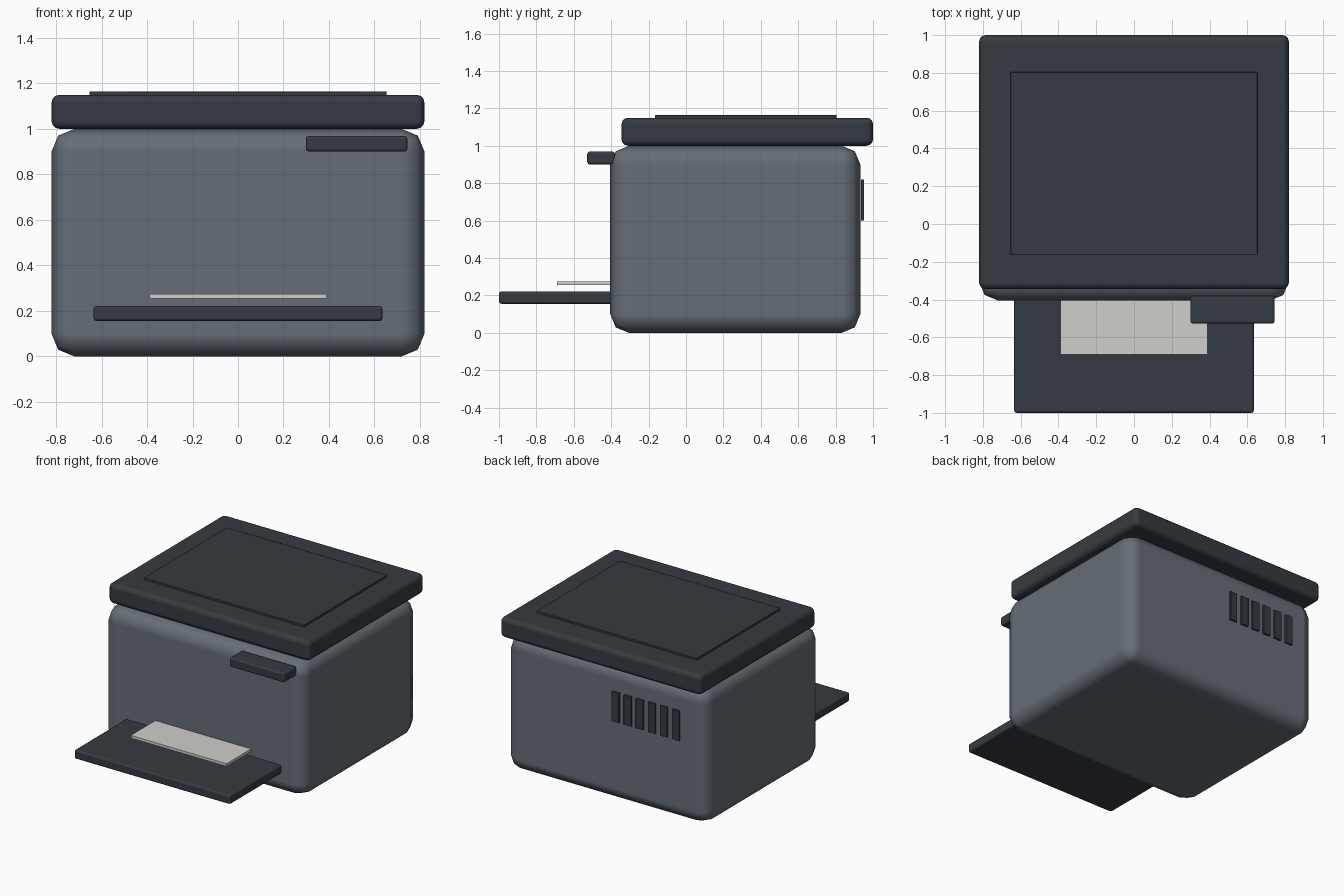
import bpy
import math

cube = bpy.data.objects.get("Cube")
if cube:
    bpy.data.objects.remove(cube, do_unlink=True)


def material(name, rgb):
    mat = bpy.data.materials.new(name)
    mat.use_nodes = True
    colour = (*rgb, 1)
    mat.diffuse_color = colour
    mat.node_tree.nodes["Principled BSDF"].inputs["Base Color"].default_value = colour
    return mat


grey = material("slate grey", (0.13, 0.155, 0.18))
dark = material("charcoal", (0.036, 0.044, 0.054))
white = material("paper white", (0.62, 0.63, 0.59))


def box(name, x, y, z, mat, bevel=0, segments=2):
    """Rounded box given by its (low, high) range on each axis."""
    spans = (x, y, z)
    bpy.ops.mesh.primitive_cube_add(size=1, location=[sum(s) / 2 for s in spans])
    obj = bpy.context.object
    obj.name = name
    obj.scale = [s[1] - s[0] for s in spans]
    bpy.ops.object.transform_apply(location=False, rotation=False, scale=True)
    obj.data.materials.append(mat)
    if bevel:
        bpy.ops.object.shade_smooth_by_angle(angle=math.radians(60))
        mod = obj.modifiers.new("rounded edges", "BEVEL")
        mod.width = bevel
        mod.segments = segments
        mod.harden_normals = True
    return obj


# Main housing
box("body", (-0.82, 0.82), (-0.405, 0.932), (0, 1), grey, 0.1)

# Scanner lid with its raised panel
box("scanner_lid", (-0.82, 0.82), (-0.345, 1), (1, 1.15), dark, 0.035, 3)
box("lid_panel", (-0.653, 0.653), (-0.165, 0.805), (1.14, 1.165), dark, 0.004)

# Control panel on the front
box("control_panel", (0.298, 0.745), (-0.528, -0.38), (0.9, 0.97), dark, 0.014)

# Output tray and the sheet above it
box("paper_tray", (-0.635, 0.635), (-1, -0.38), (0.155, 0.222), dark, 0.014)
box("paper_sheet", (-0.39, 0.39), (-0.69, -0.38), (0.255, 0.275), white)

# Row of vent slats on the back
for i in range(6):
    centre = -0.09 - 0.098 * i
    box(f"vent_slat_{i + 1}", (centre - 0.03, centre + 0.03), (0.936, 0.952),
        (0.6, 0.82), dark, 0.003)
